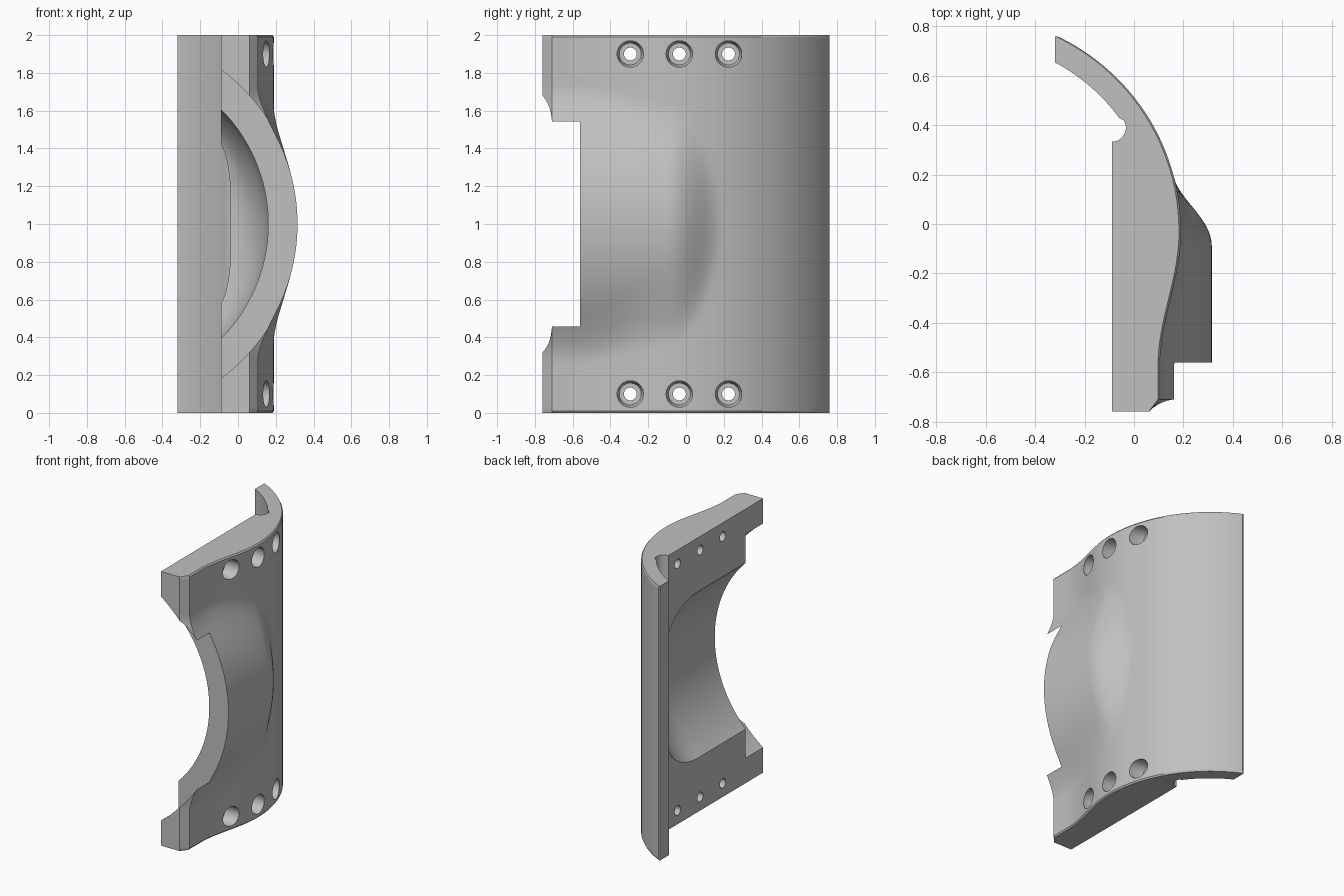
import bpy, bmesh, math

cube = bpy.data.objects.get("Cube")
if cube:
    bpy.data.objects.remove(cube, do_unlink=True)

grey = bpy.data.materials.new("plain grey")
grey.use_nodes = True
COLOUR = (0.53, 0.53, 0.53, 1)
grey.diffuse_color = COLOUR
grey.node_tree.nodes["Principled BSDF"].inputs["Base Color"].default_value = COLOUR

AXIS_X = -0.70      # axis of the bulge and its pocket, running along y at mid height
ARC_C, ARC_Y = -0.684, -0.03   # centre of the curved wing


def loft(name, rings):
    """Skin a stack of equal-length closed rings and cap both ends."""
    bm = bmesh.new()
    rows = [[bm.verts.new(p) for p in ring] for ring in rings]
    n = len(rows[0])
    for a, b in zip(rows, rows[1:]):
        for i in range(n):
            j = (i + 1) % n
            bm.faces.new((a[i], a[j], b[j], b[i]))
    bm.faces.new(rows[0][::-1])
    bm.faces.new(rows[-1])
    bmesh.ops.recalc_face_normals(bm, faces=bm.faces)
    mesh = bpy.data.meshes.new(name)
    bm.to_mesh(mesh)
    bm.free()
    mesh.materials.append(grey)
    ob = bpy.data.objects.new(name, mesh)
    bpy.context.collection.objects.link(ob)
    return ob


def revolve(name, profile, axis, centre, n):
    """Turn (distance, radius) pairs about a line along x or y."""
    rings = []
    for t, r in profile:
        ring = []
        for i in range(n):
            a = math.tau * (i + 0.5) / n
            u, w = r * math.cos(a), r * math.sin(a)
            if axis == "x":
                ring.append((t, centre[0] + u, centre[1] + w))
            else:
                ring.append((centre[0] + u, t, centre[1] + w))
        rings.append(ring)
    return loft(name, rings)


def cut(target, cutter):
    mod = target.modifiers.new("cut", "BOOLEAN")
    mod.operation = "DIFFERENCE"
    mod.solver = "EXACT"
    mod.object = cutter
    bpy.context.view_layer.objects.active = target
    bpy.ops.object.modifier_apply(modifier=mod.name)
    bpy.data.objects.remove(cutter, do_unlink=True)


def bulged(x, y, z):
    """Blend the outer wall into the round bulge with a soft fillet."""
    radius = max(0, 0.315 - 3.4 * max(0, y + 0.09) ** 2 - AXIS_X)
    bulge = AXIS_X + math.sqrt(max(0, radius ** 2 - (z - 1) ** 2))
    k = 0.1
    h = max(k - abs(x - bulge), 0) / k
    return max(x, bulge) + h * h * k / 4


# Outer wall: curved wing, then an S-curve down to the front
outer = []
for i in range(40):
    a = math.radians(64.7) * (1 - i / 40)
    outer.append((ARC_C + 0.874 * math.cos(a), ARC_Y + 0.874 * math.sin(a)))
for i in range(36):
    y = ARC_Y - 0.68 * i / 35
    t = min(1, (ARC_Y - y) / 0.55)
    outer.append((0.1475 + 0.0425 * math.cos(math.pi * t), y))

# Inner wall: front chamfer, flat mating face, relief groove, wing inside
inner = [(0.06, -0.76), (-0.09, -0.76)]
for i in range(11):
    a = math.radians(-90 + 12 * i)
    inner.append((-0.09 + 0.057 * math.cos(a), 0.39 + 0.057 * math.sin(a)))
for i in range(25):
    a = math.radians(36.5 + (62 - 36.5) * i / 24)
    inner.append((ARC_C + 0.775 * math.cos(a), ARC_Y + 0.775 * math.sin(a)))
inner.append((-0.32, 0.755))

# Body, with a tiny chamfer round the outer rim at both ends
levels = [0] + [0.01 + 1.98 * i / 90 for i in range(91)] + [2]
rings = []
for z in levels:
    rim = 0.008 if z in (0, 2) else 0
    rings.append([(bulged(x, y, z) - rim, y, z) for x, y in outer]
                 + [(x, y, z) for x, y in inner])
body = loft("shell_body", rings)

# Rounded pocket behind the bulge
pocket = [(-0.9, 0.86), (0.0, 0.86), (0.06, 0.857), (0.12, 0.848), (0.18, 0.832),
          (0.24, 0.808), (0.29, 0.78), (0.33, 0.746), (0.36, 0.69), (0.38, 0.6), (0.385, 0.3)]
cut(body, revolve("pocket_cutter", pocket, "y", (AXIS_X, 1), 160))

# Front recess leaving the ring-shaped face
cut(body, revolve("recess_cutter", [(-0.9, 1.02), (-0.56, 1.02)], "y", (AXIS_X, 1), 160))

# Counterbored screw holes along top and bottom
bore = [(-0.3, 0.034), (0.06, 0.034), (0.06, 0.058), (0.10, 0.07), (0.4, 0.07)]
for z in (0.1, 1.9):
    for y in (-0.295, -0.035, 0.225):
        cut(body, revolve("hole_cutter", bore, "x", (y, z), 32))

bpy.ops.object.select_all(action="DESELECT")
body.select_set(True)
bpy.context.view_layer.objects.active = body
bpy.ops.object.shade_smooth_by_angle(angle=math.radians(25))
